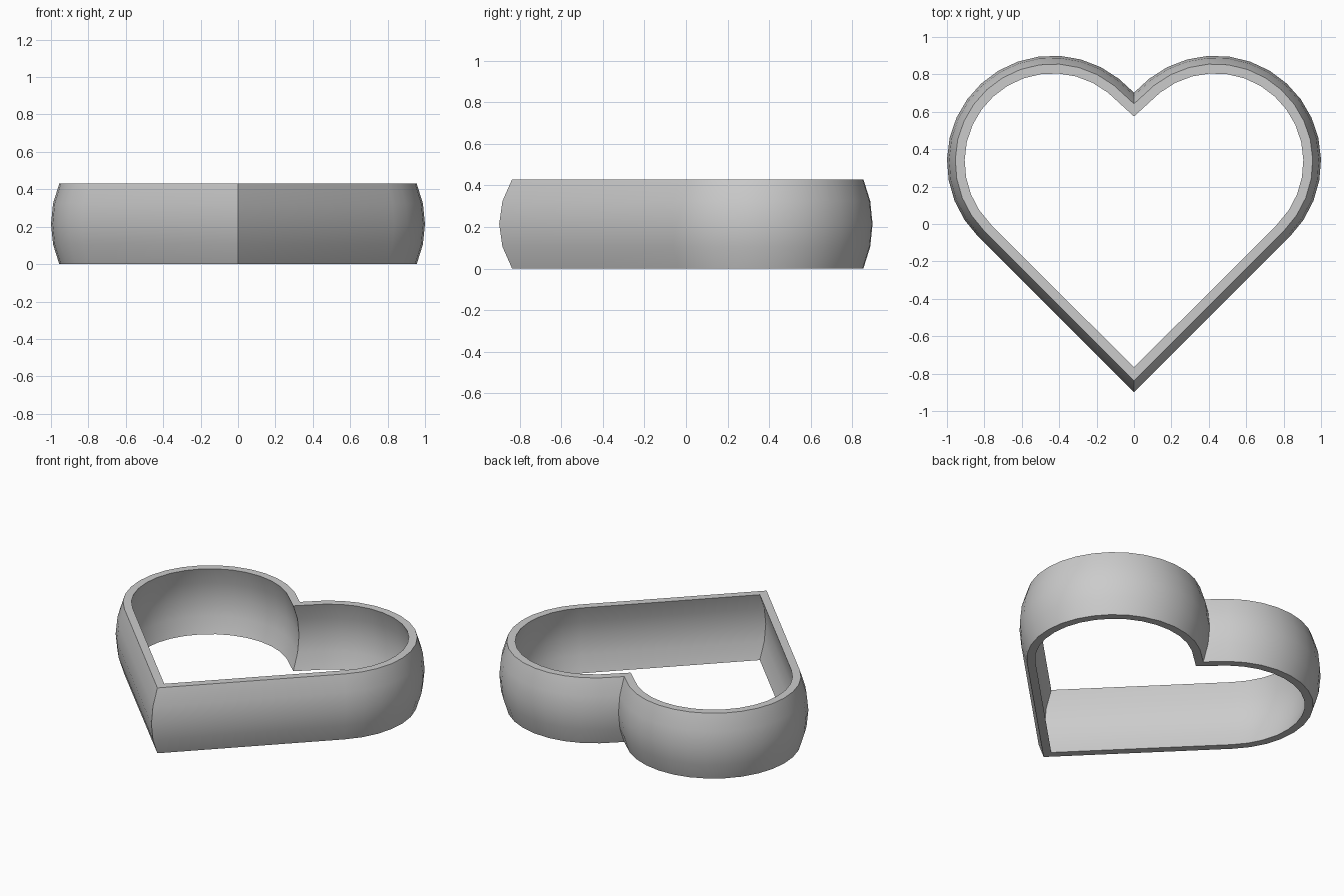
import bpy, bmesh, math
from mathutils import Vector

cube = bpy.data.objects.get("Cube")
if cube:
    bpy.data.objects.remove(cube, do_unlink=True)

HEIGHT, WALL, BULGE = 0.43, 0.05, 0.044
LOBE_R, LOBE_X, LOBE_Y, TIP_Y = 0.566, 0.434, 0.334, -0.9
LOBE_STEPS, WALL_STEPS = 16, 4


def heart_outline():
    """Counter-clockwise heart: tip, right lobe, notch, left lobe."""
    start = math.radians(-45)
    end = math.acos(-LOBE_X / LOBE_R)
    right = []
    for i in range(LOBE_STEPS):
        a = start + (end - start) * i / LOBE_STEPS
        right.append(Vector((LOBE_X + LOBE_R * math.cos(a), LOBE_Y + LOBE_R * math.sin(a))))
    notch = Vector((0, LOBE_Y + LOBE_R * math.sin(end) + 0.005))
    left = [Vector((-p.x, p.y)) for p in reversed(right)]
    return [Vector((0, TIP_Y))] + right + [notch] + left


def inset(points, distance):
    """Mitred inward offset of a closed outline."""
    result = []
    for i, p in enumerate(points):
        before = (p - points[i - 1]).normalized()
        after = (points[(i + 1) % len(points)] - p).normalized()
        n1, n2 = Vector((-before.y, before.x)), Vector((-after.y, after.x))
        result.append(p + (n1 + n2) * distance / (1 + n1.dot(n2)))
    return result


def wall_section():
    """Closed cross-section of (inset, z): outer arc upward, inner arc downward."""
    half = HEIGHT / 2
    radius = (half ** 2 + BULGE ** 2) / (2 * BULGE)
    sweep = math.asin(half / radius)
    arc = []
    for i in range(WALL_STEPS + 1):
        a = sweep * (2 * i / WALL_STEPS - 1)
        arc.append((radius * (1 - math.cos(a)), half + radius * math.sin(a)))
    return arc + [(d + WALL, z) for d, z in reversed(arc)]


# Bulging heart-shaped band, open at top and bottom
outline = heart_outline()
bm = bmesh.new()
rings = [[bm.verts.new((p.x, p.y, z)) for p in inset(outline, d)] for d, z in wall_section()]
for r, ring in enumerate(rings):
    above = rings[(r + 1) % len(rings)]
    for i in range(len(ring)):
        j = (i + 1) % len(ring)
        bm.faces.new((ring[i], ring[j], above[j], above[i]))
bmesh.ops.recalc_face_normals(bm, faces=bm.faces)
mesh = bpy.data.meshes.new("heart_band")
bm.to_mesh(mesh)
bm.free()
band = bpy.data.objects.new("heart_band", mesh)
bpy.context.collection.objects.link(band)

# Plain grey surface
grey = bpy.data.materials.new("grey")
grey.use_nodes = True
colour = (0.6, 0.6, 0.6, 1)
grey.diffuse_color = colour
grey.node_tree.nodes["Principled BSDF"].inputs["Base Color"].default_value = colour
mesh.materials.append(grey)

# Smooth walls with crisp rims, tip and notch
bpy.ops.object.select_all(action="DESELECT")
band.select_set(True)
bpy.context.view_layer.objects.active = band
bpy.ops.object.shade_smooth_by_angle(angle=math.radians(35))
